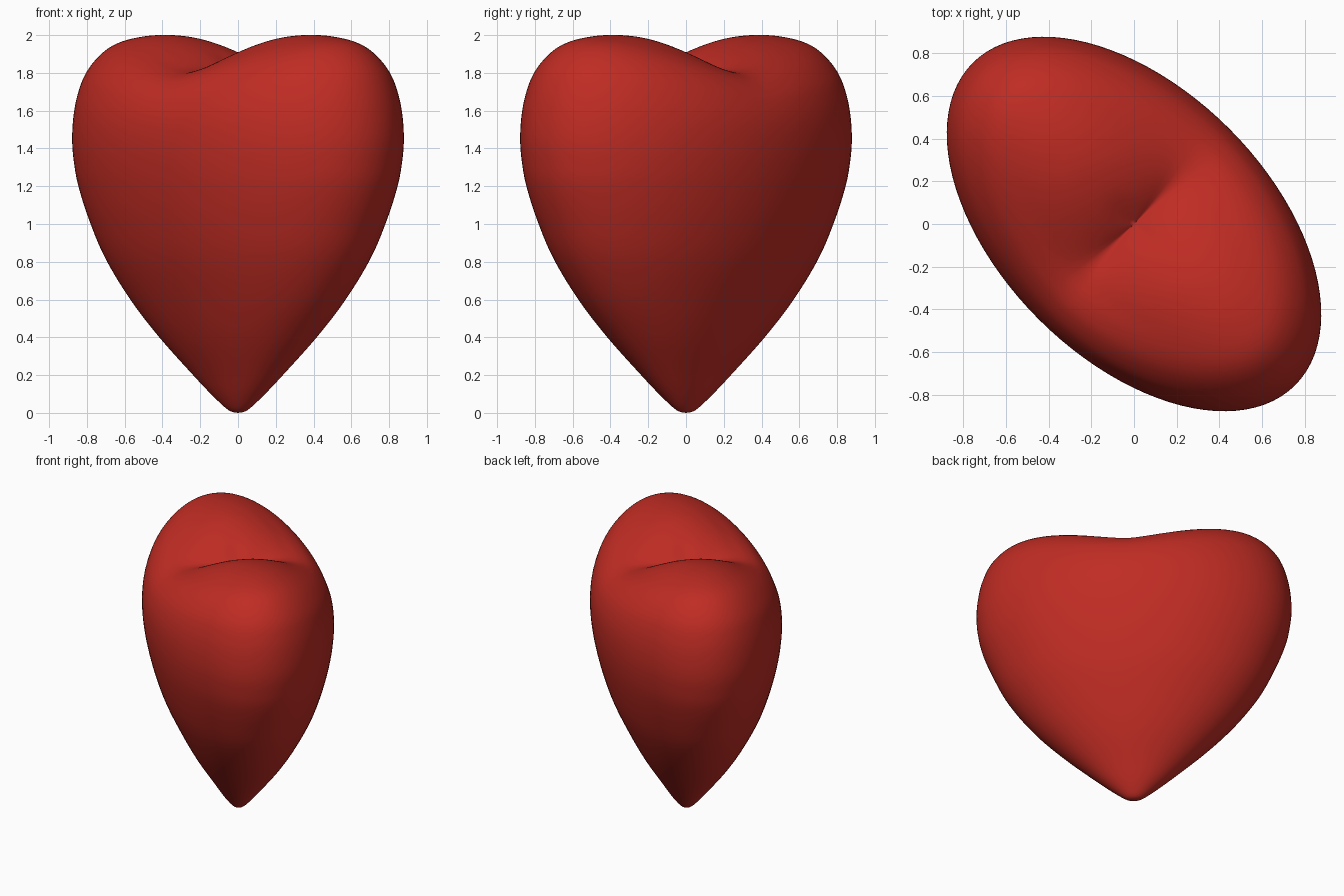
import bpy, bmesh, math
from mathutils import Vector

cube = bpy.data.objects.get("Cube")
if cube:
    bpy.data.objects.remove(cube, do_unlink=True)

SEGMENTS = 96
STEPS = 5

# Rings from tip to cleft: half width, half depth, height at lobes, height at cleft
RINGS = [
    (0, 0, 0, 0), (0.06, 0.04, 0.015, 0.015), (0.16, 0.10, 0.09, 0.09),
    (0.29, 0.17, 0.2, 0.2), (0.51, 0.295, 0.4, 0.4), (0.70, 0.40, 0.6, 0.6),
    (0.86, 0.50, 0.82, 0.82), (0.96, 0.565, 1.02, 1.02), (1.03, 0.605, 1.2, 1.19),
    (1.058, 0.625, 1.33, 1.32), (1.069, 0.632, 1.45, 1.43), (1.06, 0.627, 1.58, 1.53),
    (1.035, 0.607, 1.7, 1.615), (0.99, 0.57, 1.81, 1.69), (0.91, 0.505, 1.905, 1.755),
    (0.81, 0.43, 1.965, 1.79), (0.66, 0.35, 1.995, 1.805), (0.5, 0.28, 2.0, 1.81),
    (0.34, 0.2, 1.98, 1.81), (0.17, 0.11, 1.92, 1.81), (0, 0, 1.81, 1.81),
]


def smooth_rings(keys):
    """Pass a smooth curve through the key rings."""
    pts = [Vector(k) for k in keys]
    out = []
    for i in range(len(pts) - 1):
        p0, p1, p2, p3 = (pts[max(0, min(len(pts) - 1, i + d))] for d in (-1, 0, 1, 2))
        for s in range(STEPS):
            t = s / STEPS
            out.append(0.5 * (2 * p1 + (p2 - p0) * t
                              + (2 * p0 - 5 * p1 + 4 * p2 - p3) * t ** 2
                              + (3 * p1 - p0 - 3 * p2 + p3) * t ** 3))
    return out + [pts[-1]]


def ring_point(ring, angle):
    """Point on a ring; the heart's broad side lies on the diagonal."""
    wide, deep, lobe, cleft = ring
    c, s = math.cos(angle), math.sin(angle)
    soft = 0.04 + 0.25 * wide ** 2               # cleft is sharpest in the middle
    blend = (math.hypot(c, soft) - soft) / (math.hypot(1, soft) - soft)
    height = cleft + (lobe - cleft) * blend ** 0.8
    u, v = wide * c, deep * s
    r = math.sqrt(0.5)
    return ((u + v) * r, (v - u) * r, height)


# Heart body
bm = bmesh.new()
rings = smooth_rings(RINGS)
loops = [[bm.verts.new(ring_point(ring, math.tau * i / SEGMENTS)) for i in range(SEGMENTS)]
         for ring in rings[1:-1]]
tip = bm.verts.new((0, 0, rings[0][2]))
pit = bm.verts.new((0, 0, rings[-1][2]))
for i in range(SEGMENTS):
    j = (i + 1) % SEGMENTS
    bm.faces.new((tip, loops[0][j], loops[0][i]))
    bm.faces.new((pit, loops[-1][i], loops[-1][j]))
    for low, high in zip(loops, loops[1:]):
        bm.faces.new((low[i], low[j], high[j], high[i]))
bmesh.ops.recalc_face_normals(bm, faces=bm.faces)
for face in bm.faces:
    face.smooth = True
mesh = bpy.data.meshes.new("heart")
bm.to_mesh(mesh)
bm.free()
heart = bpy.data.objects.new("heart", mesh)
bpy.context.collection.objects.link(heart)

# Red colour
red = bpy.data.materials.new("heart red")
red.use_nodes = True
color = (0.52, 0.025, 0.017, 1)
red.diffuse_color = color
red.node_tree.nodes["Principled BSDF"].inputs["Base Color"].default_value = color
mesh.materials.append(red)
